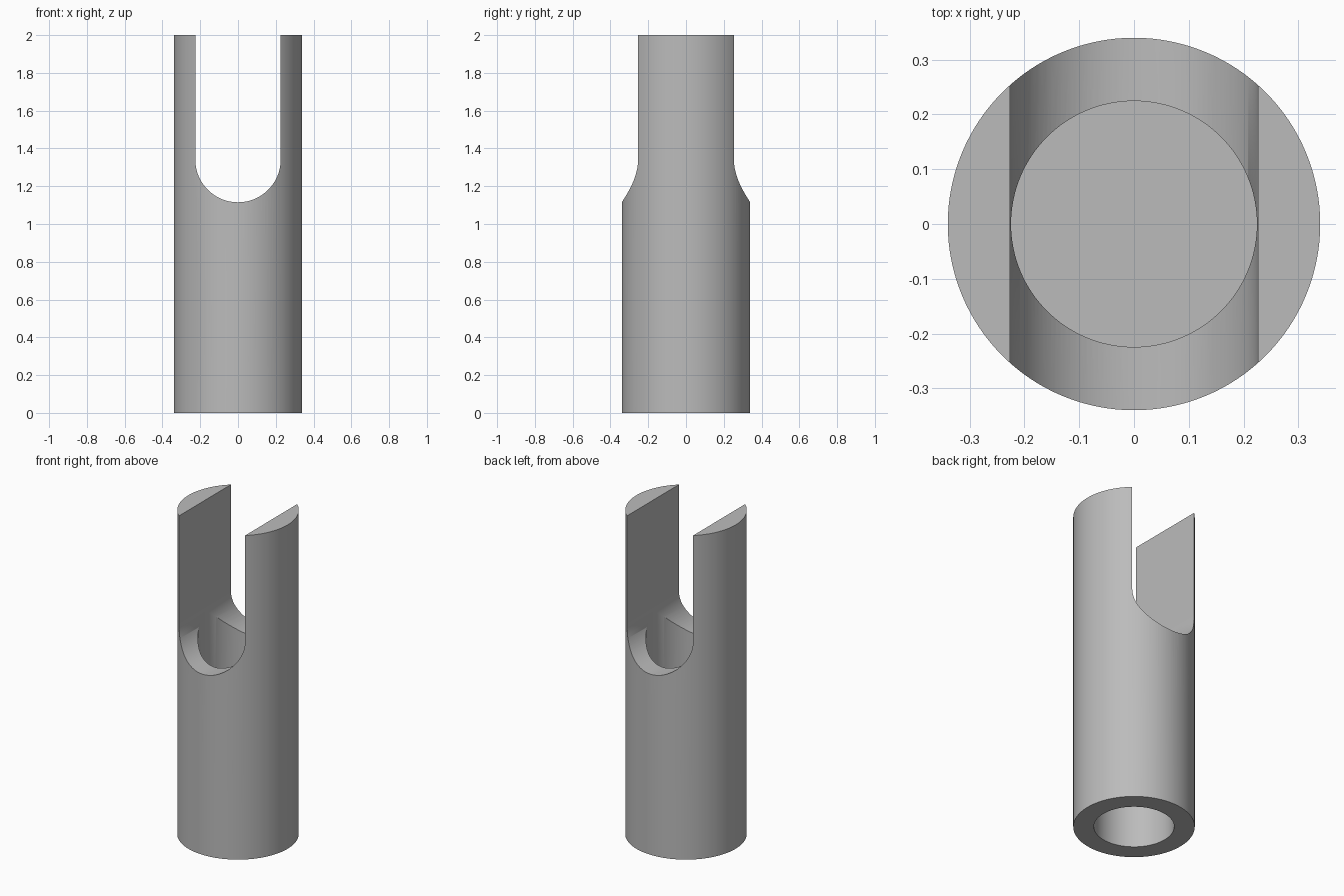
import bpy, bmesh, math

OUTER, BORE, SLOT = 0.34, 0.2245, 0.226
HEIGHT, SLOT_CENTRE = 2.0, 1.341
WEB_LOW, WEB_HIGH = 0.50, 0.65
SEGMENTS = 128

if "Cube" in bpy.data.objects:
    bpy.data.objects.remove(bpy.data.objects["Cube"], do_unlink=True)

grey = bpy.data.materials.new("plain_grey")
grey.use_nodes = True
colour = (0.5, 0.5, 0.5, 1)
grey.diffuse_color = colour
grey.node_tree.nodes["Principled BSDF"].inputs["Base Color"].default_value = colour


def make_object(name, bm):
    bmesh.ops.recalc_face_normals(bm, faces=bm.faces)
    mesh = bpy.data.meshes.new(name)
    bm.to_mesh(mesh)
    bm.free()
    mesh.materials.append(grey)
    obj = bpy.data.objects.new(name, mesh)
    bpy.context.collection.objects.link(obj)
    return obj


# Tube body: turned profile with a socket at each end and a web between
profile = [(0, WEB_LOW), (BORE, WEB_LOW), (BORE, 0), (OUTER, 0),
           (OUTER, HEIGHT), (BORE, HEIGHT), (BORE, WEB_HIGH), (0, WEB_HIGH)]
bm = bmesh.new()
verts = [bm.verts.new((r, 0, z)) for r, z in profile]
edges = [bm.edges.new(pair) for pair in zip(verts, verts[1:])]
bmesh.ops.spin(bm, geom=verts + edges, axis=(0, 0, 1), cent=(0, 0, 0),
               angle=math.tau, steps=SEGMENTS, use_duplicate=False)
bmesh.ops.remove_doubles(bm, verts=bm.verts, dist=0.0001)
body = make_object("forked_tube", bm)

# Round-bottomed slot cutter running front to back
bm = bmesh.new()
steps = SEGMENTS // 2
outline = [(SLOT, HEIGHT + 0.2), (-SLOT, HEIGHT + 0.2)]
for i in range(steps + 1):
    a = math.pi + math.pi * i / steps
    outline.append((SLOT * math.cos(a), SLOT_CENTRE + SLOT * math.sin(a)))
face = bm.faces.new([bm.verts.new((x, -0.5, z)) for x, z in outline])
side = bmesh.ops.extrude_face_region(bm, geom=[face])["geom"]
bmesh.ops.translate(bm, vec=(0, 1, 0),
                    verts=[v for v in side if isinstance(v, bmesh.types.BMVert)])
cutter = make_object("slot_cutter", bm)
cutter.hide_render = True

# Cut the slot, leaving the two prongs
cut = body.modifiers.new("slot", "BOOLEAN")
cut.operation = "DIFFERENCE"
cut.solver = "EXACT"
cut.object = cutter
bpy.ops.object.select_all(action="DESELECT")
body.select_set(True)
bpy.context.view_layer.objects.active = body
bpy.ops.object.modifier_apply(modifier=cut.name)
bpy.data.objects.remove(cutter, do_unlink=True)
bpy.ops.object.shade_smooth_by_angle(angle=math.radians(30))
